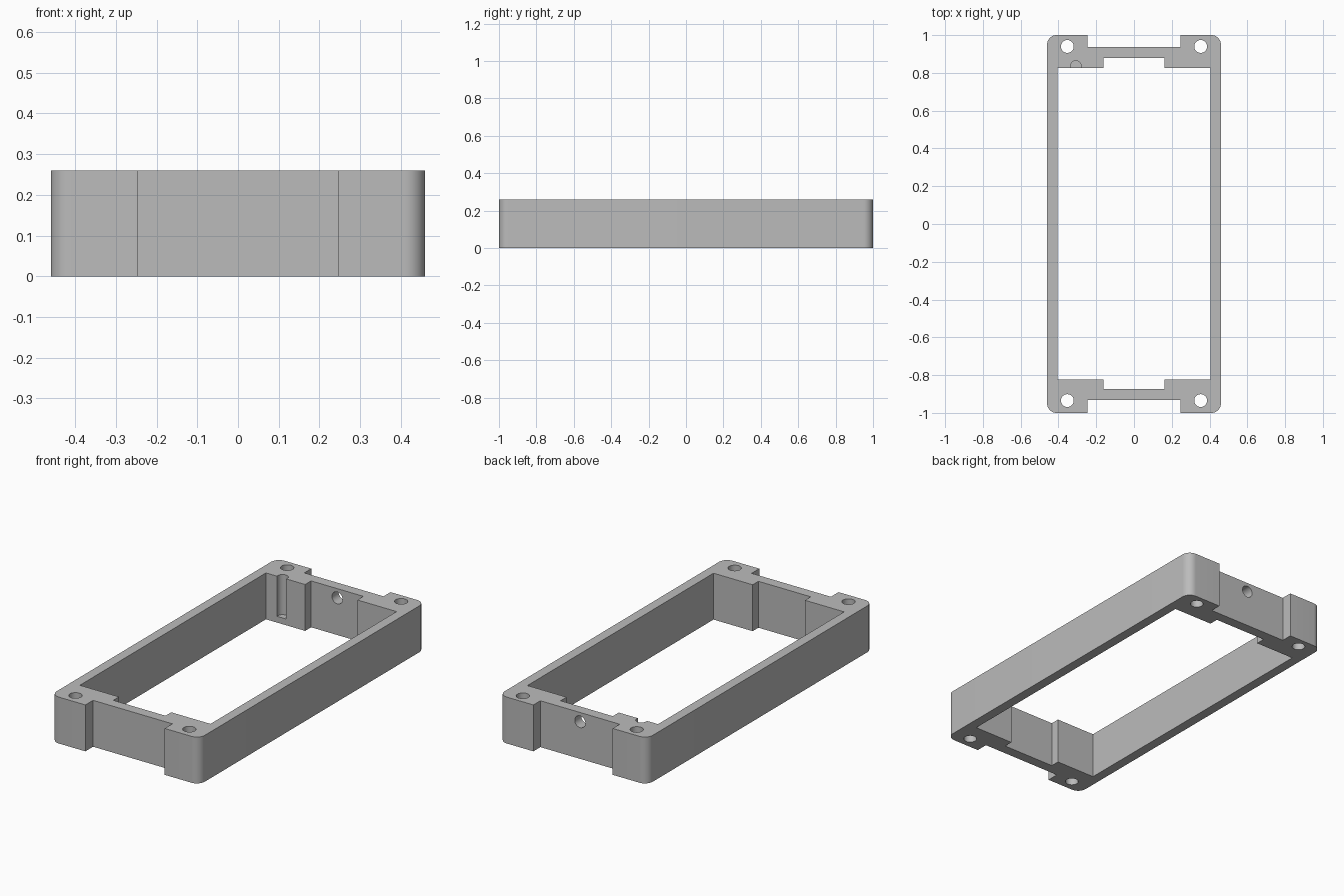
import bpy
import bmesh
import math
from mathutils import Matrix

cube = bpy.data.objects.get("Cube")
if cube:
    bpy.data.objects.remove(cube, do_unlink=True)

HEIGHT = 0.26
HALF_X, HALF_Y = 0.46, 1.0

grey = bpy.data.materials.new("plain grey")
grey.use_nodes = True
colour = (0.5, 0.5, 0.5, 1)
grey.diffuse_color = colour
grey.node_tree.nodes["Principled BSDF"].inputs["Base Color"].default_value = colour


def make_object(name, bm):
    mesh = bpy.data.meshes.new(name)
    bm.to_mesh(mesh)
    bm.free()
    mesh.materials.append(grey)
    obj = bpy.data.objects.new(name, mesh)
    bpy.context.collection.objects.link(obj)
    return obj


def box(name, x0, x1, y0, y1, z0, z1, radius=0):
    """Box between limits, with optional rounded vertical edges."""
    bm = bmesh.new()
    bmesh.ops.create_cube(bm, size=1)
    bmesh.ops.scale(bm, vec=(x1 - x0, y1 - y0, z1 - z0), verts=bm.verts)
    bmesh.ops.translate(bm, vec=((x0 + x1) / 2, (y0 + y1) / 2, (z0 + z1) / 2), verts=bm.verts)
    if radius:
        upright = [e for e in bm.edges
                   if abs(e.verts[0].co.z - e.verts[1].co.z) > 0.01]
        bmesh.ops.bevel(bm, geom=upright, offset=radius, segments=10,
                        profile=0.5, affect='EDGES')
    return make_object(name, bm)


def cylinder(name, centre, radius, depth, tilt=0):
    bm = bmesh.new()
    matrix = Matrix.Translation(centre) @ Matrix.Rotation(tilt, 4, 'X')
    bmesh.ops.create_cone(bm, cap_ends=True, segments=32, radius1=radius,
                          radius2=radius, depth=depth, matrix=matrix)
    return make_object(name, bm)


frame = box("frame", -HALF_X, HALF_X, -HALF_Y, HALF_Y, 0, HEIGHT, radius=0.05)

# Main opening
cutters = [box("opening_cutter", -0.405, 0.405, -0.822, 0.826, -0.1, 0.4)]

# Recesses inside and outside each end wall, and the corner screw holes
for side, inner, outer, hole_y in ((1, 0.879, 0.938, 0.94), (-1, 0.873, 0.932, 0.935)):
    near, far = sorted((side * 0.7, side * inner))
    cutters.append(box("inner_recess_cutter", -0.162, 0.162, near, far, -0.1, 0.4))
    near, far = sorted((side * outer, side * 1.1))
    cutters.append(box("outer_recess_cutter", -0.246, 0.246, near, far, -0.1, 0.4))
    for x in (-0.353, 0.353):
        cutters.append(cylinder("screw_hole_cutter", (x, side * hole_y, HEIGHT / 2), 0.034, 0.6))

# Cable hole through the back wall
cutters.append(cylinder("cable_hole_cutter", (0, 0.91, 0.208), 0.033, 0.3, math.pi / 2))

# Blind groove in the inner face of a back corner
cutters.append(cylinder("groove_cutter", (-0.308, 0.835, 0.235), 0.029, 0.4))

for cutter in cutters:
    cutter.hide_render = True
    cut = frame.modifiers.new(cutter.name, 'BOOLEAN')
    cut.operation = 'DIFFERENCE'
    cut.solver = 'EXACT'
    cut.object = cutter

# Bake the cuts, then discard the cutters
bpy.context.view_layer.update()
evaluated = frame.evaluated_get(bpy.context.evaluated_depsgraph_get())
frame_mesh = bpy.data.meshes.new_from_object(evaluated)
frame.modifiers.clear()
frame.data = frame_mesh
frame_mesh.materials.clear()
frame_mesh.materials.append(grey)
for cutter in cutters:
    bpy.data.objects.remove(cutter, do_unlink=True)

bpy.ops.object.select_all(action='DESELECT')
frame.select_set(True)
bpy.context.view_layer.objects.active = frame
bpy.ops.object.shade_smooth_by_angle(angle=math.radians(30))
